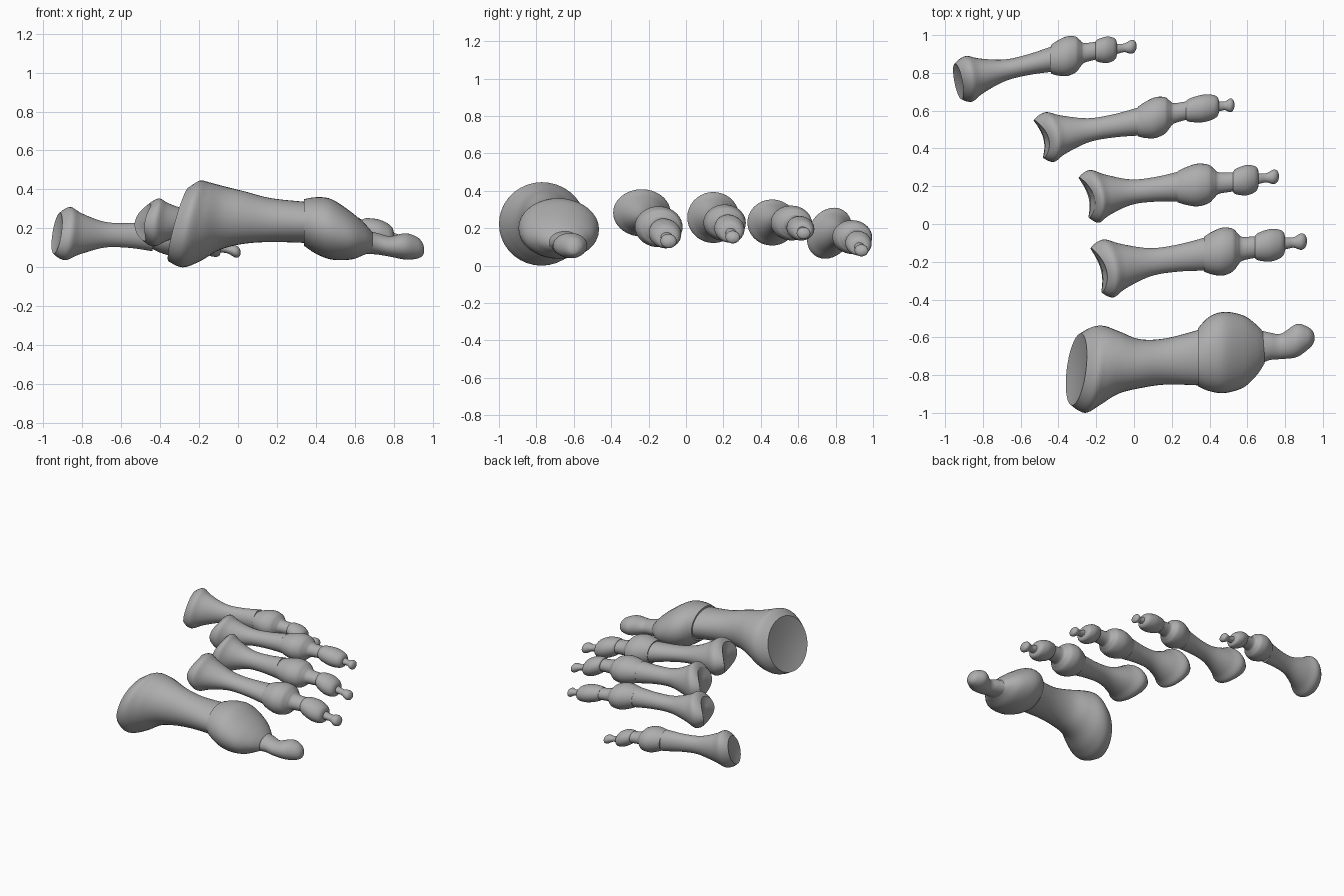
import bpy
import bmesh
import math
from mathutils import Vector

if "Cube" in bpy.data.objects:
    bpy.data.objects.remove(bpy.data.objects["Cube"], do_unlink=True)

bone_grey = bpy.data.materials.new("bone_grey")
bone_grey.use_nodes = True
colour = (0.42, 0.42, 0.42, 1)
bone_grey.diffuse_color = colour
bone_grey.node_tree.nodes["Principled BSDF"].inputs["Base Color"].default_value = colour

SIDES = 36
STEPS = 6


def spline(a, b, c, d, t):
    """Catmull-Rom blend between the values b and c."""
    return b + 0.5 * t * (c - a + t * (2 * a - 5 * b + 4 * c - d + t * (3 * (b - c) + d - a)))


def smooth_rings(rings):
    """Resample rings of (x, y, z, half width, half height) into a smooth run."""
    padded = [rings[0]] + rings + [rings[-1]]
    result = []
    for i in range(len(rings) - 1):
        for s in range(STEPS):
            result.append([spline(*values, s / STEPS) for values in zip(*padded[i:i + 4])])
    return result + [list(rings[-1])]


def make_bone(name, rings, tilt_y=0, tilt_z=0, bow=0, dent=0, lean=0):
    """Loft a closed bone; the first end can be tilted, bowed and hollowed."""
    rings = smooth_rings(rings)
    start, end = rings[0][0], rings[-1][0]
    # The joint hollow is made of shrinking rings inside the first rim
    hollow = []
    if dent:
        for scale in (0.1, 0.4, 0.7, 0.93):
            x, y, z, w, h = rings[0]
            hollow.append([x + dent * (1 - scale ** 2), y, z, w * scale, h * scale])
    bm = bmesh.new()
    loops = []
    for x, y, z, w, h in hollow + rings:
        fade = max(0, 1 - max(0, x - start) / (end - start)) ** 3
        loop = []
        for k in range(SIDES):
            angle = math.tau * k / SIDES
            dy, dz = w * math.cos(angle), h * math.sin(angle)
            shift = tilt_y * dy + tilt_z * dz + bow * math.sin(angle) ** 2 * min(1, w / rings[0][3])
            loop.append(bm.verts.new((x + fade * shift, y + dy + fade * lean * dz, z + dz)))
        loops.append(loop)
    for one, two in zip(loops, loops[1:]):
        for k in range(SIDES):
            n = (k + 1) % SIDES
            bm.faces.new((one[k], one[n], two[n], two[k]))
    bm.faces.new(loops[0])
    bm.faces.new(loops[-1])
    bmesh.ops.recalc_face_normals(bm, faces=bm.faces)
    mesh = bpy.data.meshes.new(name)
    bm.to_mesh(mesh)
    bm.free()
    mesh.materials.append(bone_grey)
    bone = bpy.data.objects.new(name, mesh)
    bpy.context.collection.objects.link(bone)
    bpy.ops.object.select_all(action="DESELECT")
    bone.select_set(True)
    bpy.context.view_layer.objects.active = bone
    bpy.ops.object.shade_smooth_by_angle(angle=math.radians(40))


def from_bounds(sections):
    """Turn (x, low y, high y, low z, high z) into rings."""
    return [(x, (a + b) / 2, (c + d) / 2, (b - a) / 2, (d - c) / 2) for x, a, b, c, d in sections]


def from_profile(profile, start, end, width, height):
    """Scale a shared (position, size) profile along a straight axis."""
    start, end = Vector(start), Vector(end)
    return [(*start.lerp(end, t), width * r, height * r) for t, r in profile]


# Big toe: each bone from its outline bounds
make_bone("big_toe_metatarsal", from_bounds([
    (-0.305, -0.96, -0.58, 0.03, 0.41),
    (-0.24, -1.0, -0.545, 0.0, 0.445),
    (-0.17, -0.96, -0.54, 0.03, 0.435),
    (-0.08, -0.9, -0.57, 0.09, 0.415),
    (0.03, -0.87, -0.61, 0.12, 0.39),
    (0.17, -0.85, -0.605, 0.13, 0.355),
    (0.36, -0.855, -0.555, 0.125, 0.335)]), tilt_y=0.12, tilt_z=0.27, dent=0.02)
make_bone("big_toe_proximal", from_bounds([
    (0.34, -0.86, -0.55, 0.11, 0.35),
    (0.4, -0.885, -0.49, 0.07, 0.36),
    (0.48, -0.895, -0.465, 0.04, 0.35),
    (0.58, -0.865, -0.485, 0.04, 0.285),
    (0.65, -0.8, -0.535, 0.065, 0.225),
    (0.69, -0.74, -0.58, 0.08, 0.18)]))
make_bone("big_toe_distal", from_bounds([
    (0.66, -0.745, -0.56, 0.07, 0.19),
    (0.72, -0.72, -0.575, 0.065, 0.175),
    (0.78, -0.715, -0.58, 0.055, 0.16),
    (0.86, -0.705, -0.53, 0.04, 0.175),
    (0.92, -0.665, -0.545, 0.045, 0.155),
    (0.948, -0.635, -0.57, 0.06, 0.125),
    (0.956, -0.61, -0.595, 0.08, 0.095)]))

# Shared shapes of the smaller bones
METATARSAL = [(0, 0.78), (0.06, 0.95), (0.13, 1), (0.25, 0.78), (0.5, 0.49), (0.75, 0.47), (1, 0.57)]
PROXIMAL = [(0, 0.72), (0.15, 0.88), (0.36, 1), (0.56, 0.9), (0.66, 0.68), (0.75, 0.5), (1, 0.45)]
MIDDLE = [(0, 0.68), (0.12, 0.85), (0.5, 1), (0.8, 0.9), (0.95, 0.7), (1, 0.4)]
DISTAL = [(-0.1, 0.8), (0.15, 0.68), (0.4, 0.65), (0.7, 1), (0.87, 0.9), (0.96, 0.55), (1, 0.15)]

# Toes: joints from base to tip, base half size, then the three toe bone widths
TOES = {
    "second": ([(-0.2, -0.245, 0.29), (0.37, -0.16, 0.215), (0.64, -0.122, 0.195),
                (0.8, -0.103, 0.15), (0.916, -0.09, 0.125)], (0.152, 0.125), (0.127, 0.086, 0.043)),
    "third": ([(-0.265, 0.14, 0.26), (0.23, 0.197, 0.235), (0.525, 0.223, 0.22),
               (0.66, 0.24, 0.175), (0.768, 0.253, 0.145)], (0.138, 0.135), (0.113, 0.08, 0.038)),
    "fourth": ([(-0.505, 0.45, 0.23), (0.02, 0.542, 0.235), (0.275, 0.6, 0.215),
                (0.45, 0.623, 0.185), (0.532, 0.63, 0.17)], (0.13, 0.122), (0.108, 0.073, 0.036)),
    "little": ([(-0.93, 0.755, 0.175), (-0.44, 0.872, 0.16), (-0.205, 0.917, 0.14),
                (-0.09, 0.927, 0.1), (0.014, 0.942, 0.075)], (0.117, 0.135), (0.105, 0.07, 0.036)),
}
for toe, (joints, base, widths) in TOES.items():
    flat_base = toe == "little"
    make_bone(toe + "_toe_metatarsal", from_profile(METATARSAL, joints[0], joints[1], *base),
              tilt_y=-0.25, tilt_z=0.15, bow=0 if flat_base else 0.04,
              dent=0.015 if flat_base else 0.03, lean=0.25 if flat_base else 0)
    parts = zip(("proximal", "middle", "distal"), (PROXIMAL, MIDDLE, DISTAL), joints[1:], joints[2:], widths)
    for part, profile, start, end, width in parts:
        make_bone(toe + "_toe_" + part, from_profile(profile, start, end, width, width * 0.86))
